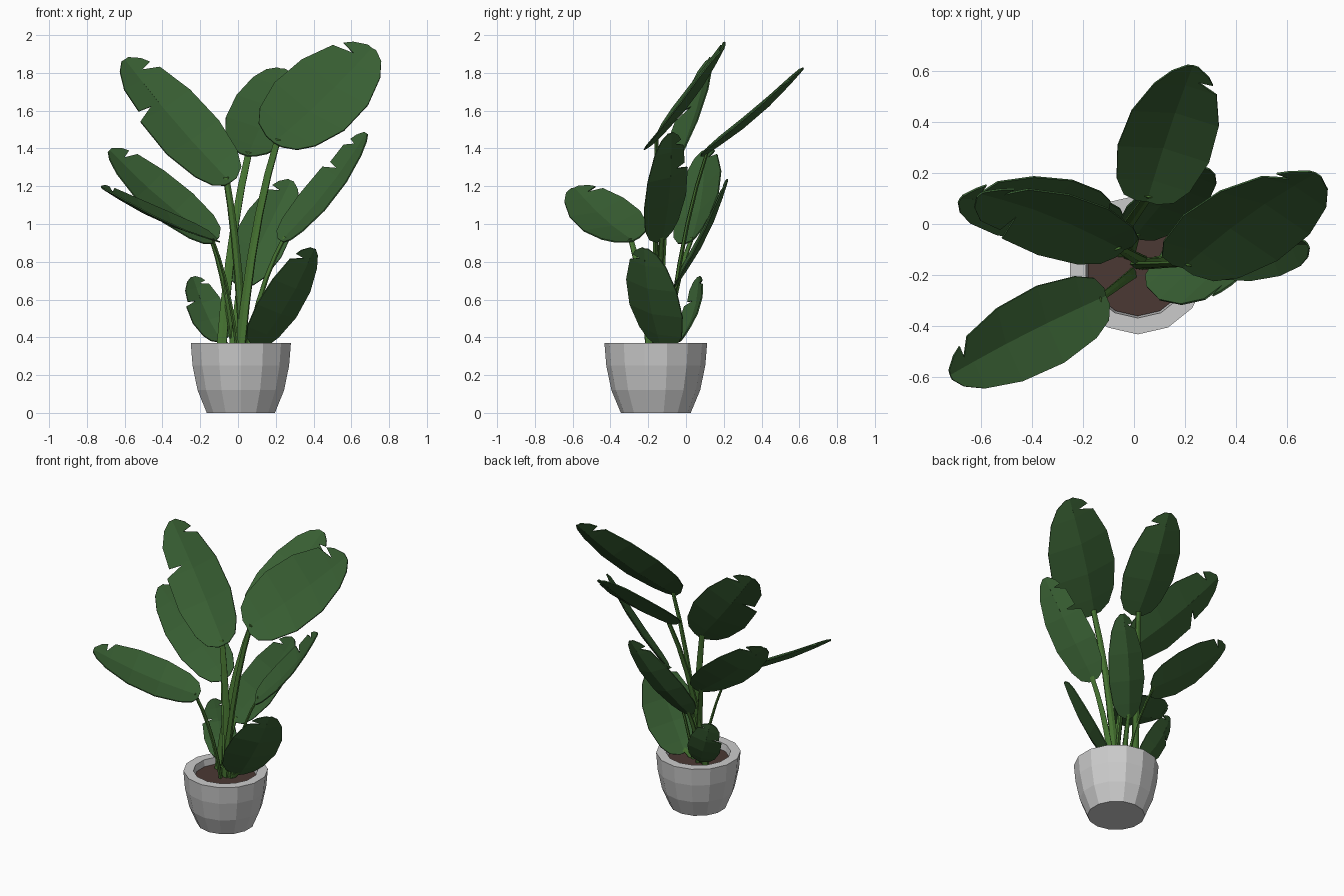
import bpy, bmesh, math
from mathutils import Vector as V

if "Cube" in bpy.data.objects:
    bpy.data.objects.remove(bpy.data.objects["Cube"])

def mat(name, rgb):
    m = bpy.data.materials.new(name)
    m.diffuse_color = (*rgb, 1)
    m.use_nodes = True
    m.node_tree.nodes["Principled BSDF"].inputs["Base Color"].default_value = m.diffuse_color
    return m

LEAF = mat("leaf_green", (0.04, 0.115, 0.033))
STEM = mat("stem_green", (0.06, 0.17, 0.03))
SOIL = mat("soil_brown", (0.07, 0.04, 0.033))
CENTRE, SIDES = V((0.015, -0.16, 0)), 14

def add(name, verts, faces, material=None, recalc=True):
    me = bpy.data.meshes.new(name)
    me.from_pydata([tuple(v) for v in verts], [], faces)
    bm = bmesh.new()
    bm.from_mesh(me)
    bmesh.ops.remove_doubles(bm, verts=bm.verts, dist=0.0005)
    if recalc:
        bmesh.ops.recalc_face_normals(bm, faces=bm.faces)
    bm.to_mesh(me)
    bm.free()
    ob = bpy.data.objects.new(name, me)
    bpy.context.collection.objects.link(ob)
    if material:
        me.materials.append(material)
    return ob

def loft(rings):
    n = len(rings[0])
    verts = [p for r in rings for p in r]
    faces = [(i * n + j, i * n + (j + 1) % n, (i + 1) * n + (j + 1) % n, (i + 1) * n + j)
             for i in range(len(rings) - 1) for j in range(n)]
    return verts, faces + [tuple(range(n)), tuple(range(len(verts) - n, len(verts)))]

def ellipse(centre, u, v, n):
    return [centre + u * math.cos(a) + v * math.sin(a)
            for a in (2 * math.pi * i / n - math.pi / 2 for i in range(n))]

def circle(r, z):
    return ellipse(CENTRE + V((0, 0, z)), V((r, 0, 0)), V((0, r, 0)), SIDES)

# pot and soil
POT = [(0.185, 0), (0.235, 0.12), (0.262, 0.25), (0.272, 0.37), (0.208, 0.37), (0.2, 0.31)]
add("pot", *loft([circle(r, z) for r, z in POT]))
add("soil", *loft([circle(0.2, 0.312), circle(0.2, 0.325)]), SOIL)

# half of a blade: (position along midrib, share of half width)
BLADE = [(0, 0.22), (0.04, 0.55), (0.14, 0.8), (0.36, 1), (0.62, 0.95), (0.84, 0.68), (0.95, 0.4), (1, 0.12)]
MID, TIP = 4, 5

def outline(tears):
    pts = []
    for i, (t, w) in enumerate(BLADE):
        pts.append((t, w))
        if i in tears:
            pts += [(t + 0.05, w * 0.33), (t + 0.06, w * 0.8)]
    return pts

def leaf(name, base, axis, side, up, half, tears):
    verts, faces = [], []
    for s in (-1, 1):
        pts = outline([k for k, hand in tears if hand == s])
        o = len(verts)
        for t, w in pts:
            rib = base + axis * t - up * (0.03 * math.sin(math.pi * t))
            verts += [rib, rib + (side * s + up * 0.2) * (w * half)]
        for q in range(o, len(verts) - 2, 2):
            faces.append((q, q + 1, q + 3, q + 2)[::s])
    ob = add(name, verts, faces, LEAF, recalc=False)
    sol = ob.modifiers.new("thickness", "SOLIDIFY")
    sol.thickness, sol.offset = 0.007, 0

def stem(name, root, end, side, width):
    bend = root.lerp(end, 0.3)
    bend.z = root.z + 0.6 * (end.z - root.z)
    rings = []
    for t in (i / 5 for i in range(6)):
        p = root.lerp(bend, t).lerp(bend.lerp(end, t), t)
        d = (bend - root).lerp(end - bend, t).normalized()
        u = (side - d * side.dot(d)).normalized() * width * (1 - 0.35 * t)
        rings.append(ellipse(p, u, d.cross(u) * 0.45, 6))
    add(name, *loft(rings), STEM)

def plant(name, root_x, base, tip, side, tears):
    base, tip, side = V(base), V(tip), V(side)
    axis, half = tip - base, side.length
    side = (side - axis * (side.dot(axis) / axis.length_squared)).normalized()
    up = axis.cross(side).normalized()
    if up.z < 0:
        up = -up
    leaf(name + "_leaf", base, axis, side, up, half, tears)
    root = V((root_x, -0.16 + 0.25 * (base.y + 0.16), 0.31))
    stem(name + "_stem", root, base + axis * 0.04, side, 0.03 if tip.z > 1.6 else 0.024)

# each leaf: stem root x, blade base, blade tip, half-width direction, tears
T = [(TIP, 1)]
plant("upper_right", 0.01, (0.19, -0.17, 1.43), (0.71, 0.2, 1.93), (-0.12, 0.12, 0.17), T)
plant("upper_left", 0.03, (-0.04, -0.1, 1.22), (-0.6, 0.12, 1.87), (0.09, 0.1, 0.13), T + [(MID, -1)])
plant("mid_left", -0.02, (-0.12, 0.03, 0.91), (-0.68, 0.1, 1.39), (0.06, 0.12, 0.09), T)
plant("front_left", 0, (-0.11, -0.28, 0.91), (-0.72, -0.59, 1.19), (-0.07, 0.14, 0.06), T)
plant("back_top", -0.09, (0.05, 0.09, 1.36), (0.23, 0.62, 1.82), (0.18, -0.03, -0.03), T)
plant("mid_right", 0.05, (0.23, -0.13, 0.91), (0.68, -0.08, 1.48), (-0.05, 0.11, 0.06), T + [(MID, 1)])
plant("back_right", -0.02, (0, -0.05, 0.68), (0.28, 0.22, 1.23), (0.13, -0.02, -0.05), [(TIP, -1)])
plant("low_right", 0.05, (0.1, -0.13, 0.35), (0.4, -0.22, 0.87), (0.1, 0.14, -0.04), [(TIP, -1)])
plant("low_left", -0.04, (-0.09, -0.03, 0.38), (-0.24, 0.07, 0.72), (0.09, 0.05, 0.03), T + [(MID, -1)])
